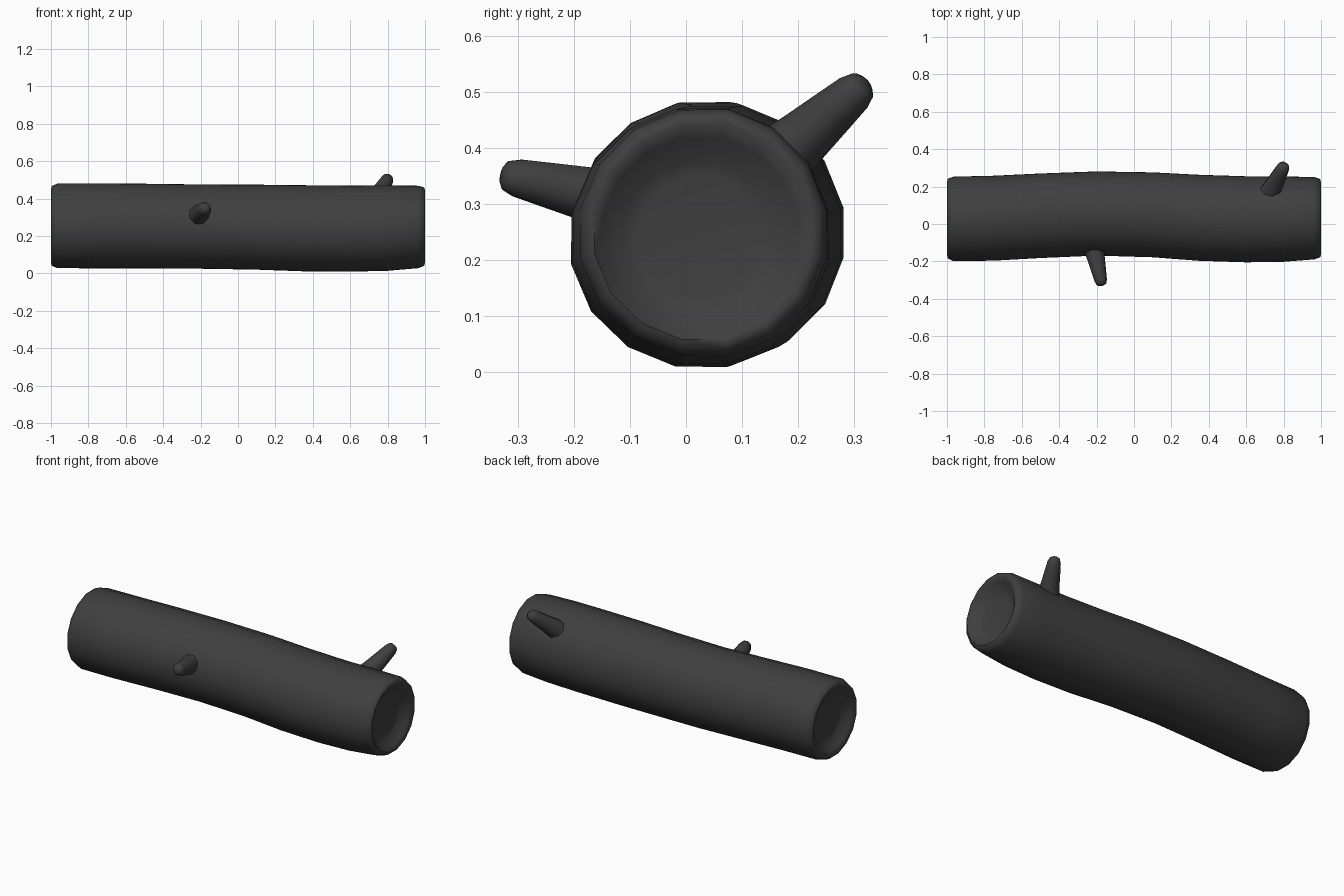
import bpy, bmesh, math
from mathutils import Vector

if "Cube" in bpy.data.objects:
    bpy.data.objects.remove(bpy.data.objects["Cube"])

bark = bpy.data.materials.new("dark_bark")
bark.diffuse_color = (0.05, 0.05, 0.05, 1)
bark.use_nodes = True
bark.node_tree.nodes["Principled BSDF"].inputs["Base Color"].default_value = bark.diffuse_color


def loft(name, rings, sides, wobble=0.0):
    """Skin a closed tube through (centre, axis, radius) rings."""
    bm = bmesh.new()
    loops = []
    for centre, axis, radius in rings:
        axis = Vector(axis).normalized()
        u = axis.cross(Vector((0, 0, 1))).normalized()
        v = u.cross(axis)
        loop = []
        for i in range(sides):
            a = 2 * math.pi * (i + 0.5) / sides
            r = radius * (1 + wobble * math.cos(3 * a + 0.6))
            loop.append(bm.verts.new(Vector(centre) + u * r * math.cos(a) + v * r * math.sin(a)))
        loops.append(loop)
    for a, b in zip(loops, loops[1:]):
        for i in range(sides):
            j = (i + 1) % sides
            bm.faces.new((a[i], a[j], b[j], b[i]))
    bm.faces.new(loops[0])
    bm.faces.new(loops[-1])
    bmesh.ops.recalc_face_normals(bm, faces=bm.faces)
    mesh = bpy.data.meshes.new(name)
    bm.to_mesh(mesh)
    bm.free()
    obj = bpy.data.objects.new(name, mesh)
    bpy.context.collection.objects.link(obj)
    mesh.materials.append(bark)
    bpy.ops.object.select_all(action='DESELECT')
    bpy.context.view_layer.objects.active = obj
    obj.select_set(True)
    bpy.ops.object.shade_smooth_by_angle(angle=math.radians(60))
    return obj


# Log trunk: x, centre y, centre z, radius, with a dished face at each end
trunk = [
    (-0.95, 0.030, 0.250, 0.11), (-0.955, 0.030, 0.250, 0.135),
    (-0.985, 0.030, 0.250, 0.178), (-1.0, 0.030, 0.252, 0.198),
    (-0.995, 0.030, 0.254, 0.217), (-0.965, 0.028, 0.254, 0.230),
    (-0.75, 0.032, 0.254, 0.231), (-0.5, 0.045, 0.253, 0.230),
    (-0.2, 0.057, 0.250, 0.229), (0.1, 0.050, 0.247, 0.231),
    (0.35, 0.034, 0.241, 0.234), (0.6, 0.026, 0.239, 0.234),
    (0.8, 0.027, 0.242, 0.232), (0.965, 0.032, 0.248, 0.224),
    (0.995, 0.032, 0.250, 0.213), (1.0, 0.030, 0.250, 0.196),
    (0.985, 0.026, 0.245, 0.176), (0.955, 0.024, 0.242, 0.135),
    (0.95, 0.024, 0.242, 0.11),
]
loft("log_trunk", [((x, y, z), (1, 0, 0), r) for x, y, z, r in trunk], 16, 0.006)


def branch(name, base, tip):
    """Tapered broken twig with a rounded end."""
    base, tip = Vector(base), Vector(tip)
    axis = tip - base
    profile = [(-0.2, 0.062), (0.0, 0.057), (0.25, 0.05), (0.6, 0.042),
               (0.85, 0.036), (0.96, 0.028), (1.0, 0.015)]
    loft(name, [(base + axis * t, axis, r) for t, r in profile], 8)


# Two side twigs
branch("front_twig", (-0.212, -0.140, 0.310), (-0.172, -0.328, 0.353))
branch("back_twig", (0.733, 0.180, 0.393), (0.807, 0.320, 0.517))
